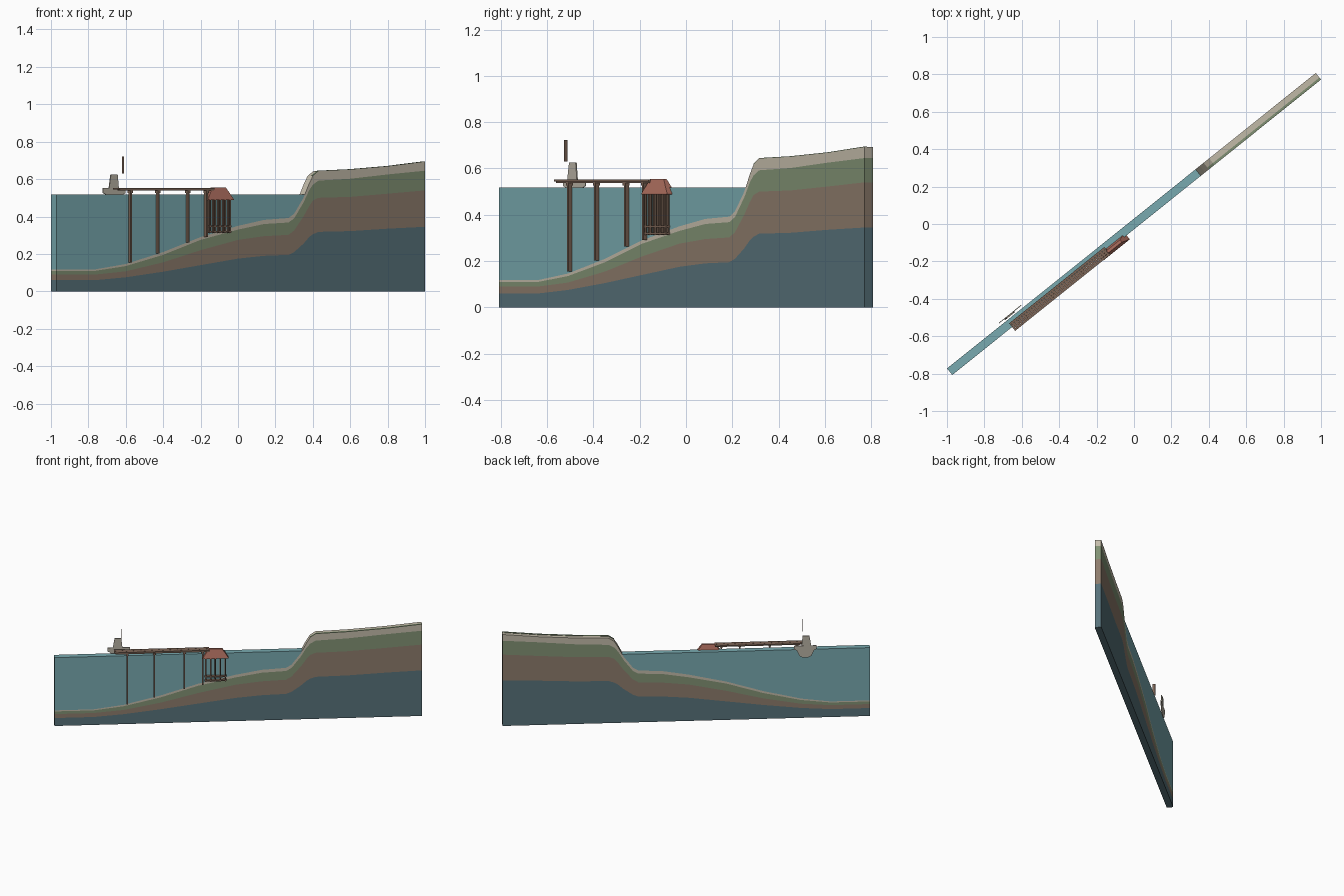
import bpy, bmesh
from math import radians
from mathutils import Matrix

cube = bpy.data.objects.get("Cube")
if cube:
    bpy.data.objects.remove(cube, do_unlink=True)

ANGLE = radians(38.7)      # the slab runs diagonally in plan
TURN = Matrix.Rotation(ANGLE, 4, 'Z')
HALF_LEN, HALF_T = 1.263, 0.0225
WATER_Z = 0.517


def material(name, r, g, b):
    mat = bpy.data.materials.new(name)
    mat.use_nodes = True
    colour = [(c / 255) ** 2.2 for c in (r, g, b)] + [1]
    mat.diffuse_color = colour
    mat.node_tree.nodes["Principled BSDF"].inputs["Base Color"].default_value = colour
    return mat


BEDROCK = material("slate blue bedrock", 88, 113, 121)
EARTH = material("brown earth", 140, 122, 107)
GRASS = material("muted green", 128, 144, 115)
SAND = material("pale sand", 194, 186, 168)
WATER = material("teal water", 120, 168, 174)
WOOD = material("dark wood", 122, 100, 86)
ROOF = material("red roof", 172, 110, 95)
HULL = material("warm grey", 184, 177, 163)


def finish(name, bm, mat):
    bmesh.ops.recalc_face_normals(bm, faces=bm.faces)
    mesh = bpy.data.meshes.new(name)
    bm.to_mesh(mesh)
    bm.free()
    mesh.materials.append(mat)
    obj = bpy.data.objects.new(name, mesh)
    obj.matrix_world = TURN
    bpy.context.scene.collection.objects.link(obj)
    return obj


def extrude_outline(name, outline, y0, y1, mat):
    """Extrude a closed (along, height) outline across the slab."""
    bm = bmesh.new()
    face = bm.faces.new([bm.verts.new((u, y0, z)) for u, z in outline])
    made = bmesh.ops.extrude_face_region(bm, geom=[face])
    verts = [g for g in made["geom"] if isinstance(g, bmesh.types.BMVert)]
    bmesh.ops.translate(bm, verts=verts, vec=(0, y1 - y0, 0))
    return finish(name, bm, mat)


def strip(name, lower, upper, y0, y1, mat):
    """Solid band between two curves sharing the same stations."""
    bm = bmesh.new()
    rings = []
    for (u, a), (_, b) in zip(lower, upper):
        rings.append([bm.verts.new(p) for p in
                      ((u, y0, a), (u, y1, a), (u, y1, b), (u, y0, b))])
    for p, q in zip(rings, rings[1:]):
        for i in range(4):
            j = (i + 1) % 4
            bm.faces.new((p[i], p[j], q[j], q[i]))
    bm.faces.new(rings[0])
    bm.faces.new(rings[-1])
    return finish(name, bm, mat)


def box(name, u, y, z, mat):
    return extrude_outline(name, [(u[0], z[0]), (u[1], z[0]), (u[1], z[1]), (u[0], z[1])],
                           y[0], y[1], mat)


# Ground section: station, then the top of each layer
SECTION = [
    (-1, .06, .09, .11, .118),
    (-.76, .06, .09, .11, .118),
    (-.6, .075, .107, .135, .146),
    (-.4, .105, .155, .195, .21),
    (-.2, .14, .22, .275, .29),
    (0, .175, .275, .33, .35),
    (.14, .19, .295, .36, .382),
    (.27, .195, .302, .368, .392),
    (.3, .21, .325, .39, .415),
    (.35, .255, .40, .475, .50),
    (.38, .29, .455, .54, .575),
    (.4, .305, .485, .57, .617),
    (.43, .318, .5, .592, .642),
    (.6, .322, .505, .602, .65),
    (.8, .335, .522, .625, .667),
    (.999, .345, .54, .645, .692),
]


def station(x):
    return max(-HALF_LEN, min(HALF_LEN, (x - 0.014) / 0.78))


curves = [[(station(row[0]), 0) for row in SECTION]]
curves += [[(station(row[0]), row[k]) for row in SECTION] for k in range(1, 5)]
layers = [("bedrock", BEDROCK), ("earth_layer", EARTH),
          ("grass_layer", GRASS), ("sand_layer", SAND)]
for i, (name, mat) in enumerate(layers):
    strip(name, curves[i], curves[i + 1], -HALF_T, HALF_T, mat)
surface = curves[-1]

# Water filling the basin up to the cliff
bed = [p for p in surface if p[1] < WATER_Z]
a, b = bed[-1], surface[len(bed)]
t = (WATER_Z - a[1]) / (b[1] - a[1])
shore = (a[0] + t * (b[0] - a[0]), WATER_Z)
bed.append(shore)
strip("water", bed, [(u, WATER_Z) for u, _ in bed], -HALF_T, HALF_T, WATER)

# Grass verge along the front of the plateau
verge = [p for p in surface if p[1] > 0.6]
strip("grass_verge", verge, [(u, z + .003) for u, z in verge], -HALF_T, -0.009, GRASS)

# Pier: planked deck, side beams, caps and piles
for i in range(4):
    y = -0.0485 + i * 0.013
    box(f"deck_plank_{i + 1}", (-.853, -.2), (y, y + .0125), (.544, .553), WOOD)
for i, y in enumerate((-.044, -.03)):
    box(f"deck_beam_{i + 1}", (-.845, -.2), (y, y + .006), (.538, .544), WOOD)
for i, (u, foot) in enumerate([(-.764, .155), (-.577, .203), (-.371, .262), (-.245, .29)]):
    box(f"pile_{i + 1}", (u - .005, u + .005), (-.042, -.0232), (foot, .54), WOOD)
    box(f"pile_cap_{i + 1}", (u - .009, u + .009), (-.046, -.022), (.527, .54), WOOD)

# Hut on stilts: two rows of posts, rails and a hipped roof
HUT = -.157
for row, y in enumerate((-.045, -.03)):
    for i in range(5):
        u = HUT + (i - 2) * .034
        box(f"hut_post_{row + 1}_{i + 1}", (u - .0045, u + .0045), (y, y + .007),
            (.312, .492), WOOD)
for i, z in enumerate((.315, .345)):
    box(f"hut_rail_{i + 1}", (HUT - .075, HUT + .075), (-.046, -.0235), (z, z + .008), WOOD)

bm = bmesh.new()
rings = []
for half_u, half_y, z in ((.088, .023, .488), (.088, .023, .493), (.046, .008, .555)):
    rings.append([bm.verts.new((HUT + sx * half_u, -.027 + sy * half_y, z))
                  for sx, sy in ((-1, -1), (1, -1), (1, 1), (-1, 1))])
for low, high in zip(rings, rings[1:]):
    for i in range(4):
        j = (i + 1) % 4
        bm.faces.new((low[i], low[j], high[j], high[i]))
bm.faces.new(rings[0])
bm.faces.new(rings[-1])
finish("hut_roof", bm, ROOF)

# Flat boat outline behind the water, with cabin and separate mast
BOAT = -.818
hull_half = [(.022, .465), (.04, .475), (.052, .5), (.06, .518), (.077, .525), (.077, .553)]
hull = [(BOAT + u, z) for u, z in hull_half]
hull += [(BOAT - u, z) for u, z in reversed(hull_half)]
extrude_outline("boat_hull", hull, .036, .04, HULL)
cabin = [(BOAT - .04, .552), (BOAT + .026, .552), (BOAT + .018, .625), (BOAT - .028, .625)]
extrude_outline("boat_cabin", cabin, .03, .036, HULL)
box("boat_mast", (-.806, -.804), (-.03, -.012), (.63, .722), WOOD)
